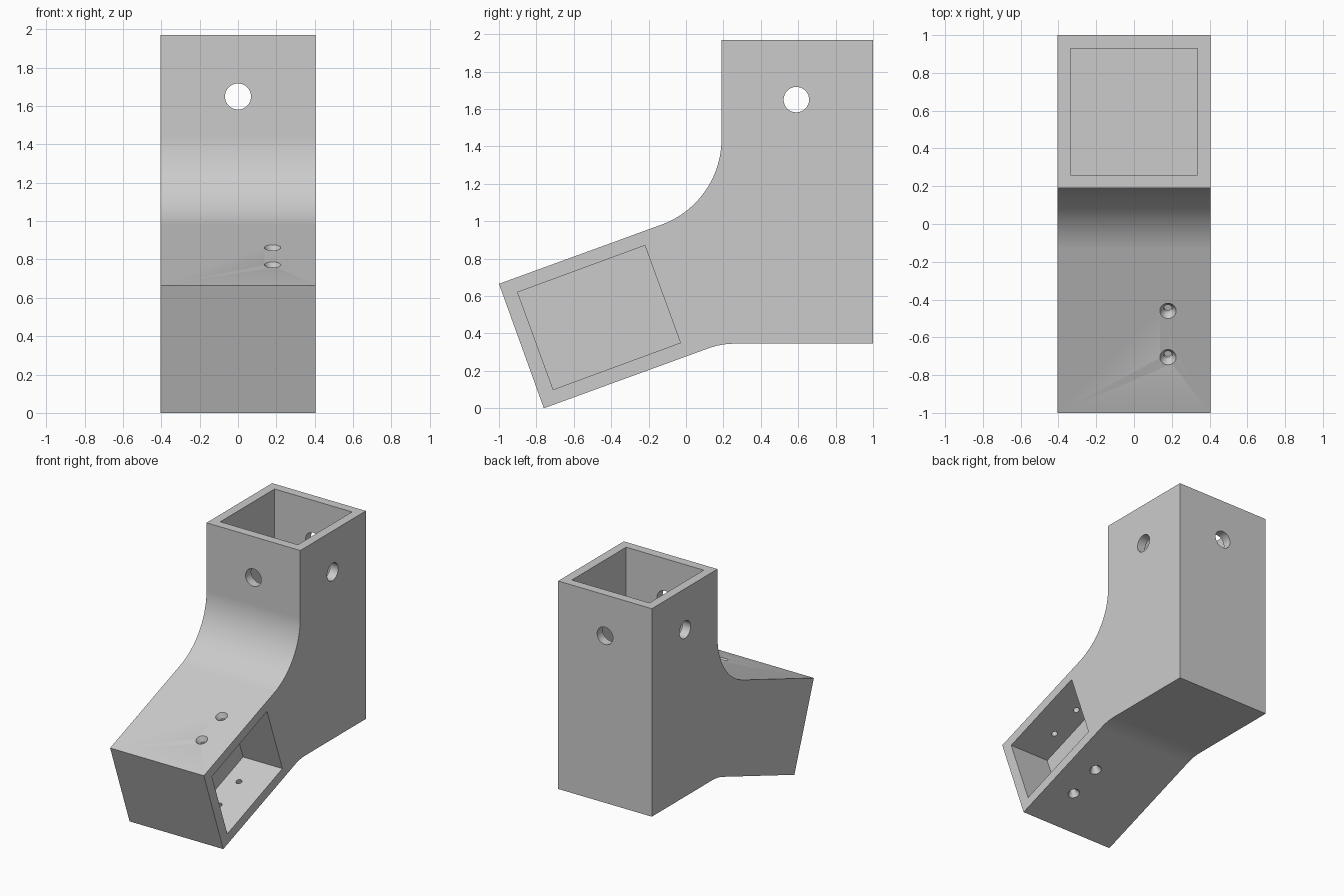
import bpy, bmesh
from math import radians, cos, sin, tan, pi
from mathutils import Vector, Matrix

cube = bpy.data.objects.get("Cube")
if cube:
    bpy.data.objects.remove(cube, do_unlink=True)

HALF = 0.405          # half width of the bracket
TILT = radians(20)    # slope of the lower arm
TOP = 1.97

grey = bpy.data.materials.new("plain grey")
grey.use_nodes = True
grey.diffuse_color = (0.6, 0.6, 0.6, 1)
grey.node_tree.nodes["Principled BSDF"].inputs["Base Color"].default_value = (0.6, 0.6, 0.6, 1)


def loft(name, rings):
    """Closed solid that joins rings of points and caps both ends."""
    bm = bmesh.new()
    loops = [[bm.verts.new(p) for p in ring] for ring in rings]
    for a, b in zip(loops, loops[1:]):
        for i in range(len(a)):
            j = (i + 1) % len(a)
            bm.faces.new((a[i], a[j], b[j], b[i]))
    bm.faces.new(list(reversed(loops[0])))
    bm.faces.new(loops[-1])
    bmesh.ops.recalc_face_normals(bm, faces=bm.faces[:])
    mesh = bpy.data.meshes.new(name)
    bm.to_mesh(mesh)
    bm.free()
    obj = bpy.data.objects.new(name, mesh)
    obj.data.materials.append(grey)
    bpy.context.scene.collection.objects.link(obj)
    return obj


def prism(name, outline, x0, x1):
    """Solid with a (y, z) outline that runs along x."""
    return loft(name, [[(x, y, z) for y, z in outline] for x in (x0, x1)])


def lathe(name, profile, matrix, sides=48):
    """Round solid from (radius, z) rings around local z."""
    turns = [2 * pi * i / sides for i in range(sides)]
    return loft(name, [[matrix @ Vector((r * cos(t), r * sin(t), z)) for t in turns]
                       for r, z in profile])


def fillet(corner, toward_a, toward_b, length, steps):
    """Tangent arc that rounds a corner between two directions."""
    c = Vector((0, *corner))
    a = Vector((0, *toward_a)).normalized()
    b = Vector((0, *toward_b)).normalized()
    half = a.angle(b) / 2
    radius = length * tan(half)
    centre = c + (a + b).normalized() * (length / cos(half))
    start = c + a * length - centre
    end = c + b * length - centre
    axis = start.cross(end).normalized()
    sweep = start.angle(end)
    across = axis.cross(start).normalized() * radius
    points = []
    for i in range(steps + 1):
        t = sweep * i / steps
        p = centre + start * cos(t) + across * sin(t)
        points.append((p.y, p.z))
    return points


# Elbow body: upright post with a sloping arm, rounded where they meet
slope = (-cos(TILT), -sin(TILT))
outline = [(-1, 0.665), (-0.76, 0)]
outline += fillet((0.188, 0.345), slope, (1, 0), 0.07, 8)
outline += [(1, 0.345), (1, TOP), (0.19, TOP)]
outline += fillet((0.19, 0.665 + 1.19 * tan(TILT)), (0, 1), slope, 0.342, 24)
body = prism("elbow_bracket", outline, -HALF, HALF)

# Sockets: one open at the top of the post, one open on the left side of the arm
cutters = [
    prism("post_socket_cutter", [(0.26, 1.3), (0.93, 1.3), (0.93, 2.1), (0.26, 2.1)], -0.335, 0.335),
    prism("arm_socket_cutter", [(-0.9, 0.62), (-0.71, 0.1), (-0.03, 0.35), (-0.22, 0.87)], 0.065, 0.5),
]

# Cross bolt holes through the post
bolt = [(0.068, -1.2), (0.068, 1.2)]
centre = Matrix.Translation((0, 0.59, 1.65))
cutters.append(lathe("side_bolt_cutter", bolt, centre @ Matrix.Rotation(pi / 2, 4, "Y")))
cutters.append(lathe("front_bolt_cutter", bolt, centre @ Matrix.Rotation(pi / 2, 4, "X")))

# Countersunk screw holes through both walls of the arm
screw = [(0.043, 0.03), (0.043, 0), (0.022, -0.035),
         (0.022, -0.672), (0.043, -0.707), (0.043, -0.74)]
for y in (-0.46, -0.705):
    place = Matrix.Translation((0.18, y, 0.665 + (y + 1) * tan(TILT)))
    cutters.append(lathe("screw_cutter", screw, place @ Matrix.Rotation(TILT, 4, "X"), 32))

# Cut everything and remove the cutters
bpy.context.view_layer.objects.active = body
body.select_set(True)
for cutter in cutters:
    cutter.hide_render = True
    mod = body.modifiers.new("cut", "BOOLEAN")
    mod.operation = "DIFFERENCE"
    mod.solver = "EXACT"
    mod.object = cutter
    bpy.ops.object.modifier_apply(modifier=mod.name)
    bpy.data.objects.remove(cutter, do_unlink=True)

# Smooth arcs and holes, flat walls
bpy.ops.object.shade_smooth_by_angle(angle=radians(25))
weighted = body.modifiers.new("flat_walls", "WEIGHTED_NORMAL")
weighted.keep_sharp = True
weighted.weight = 100
